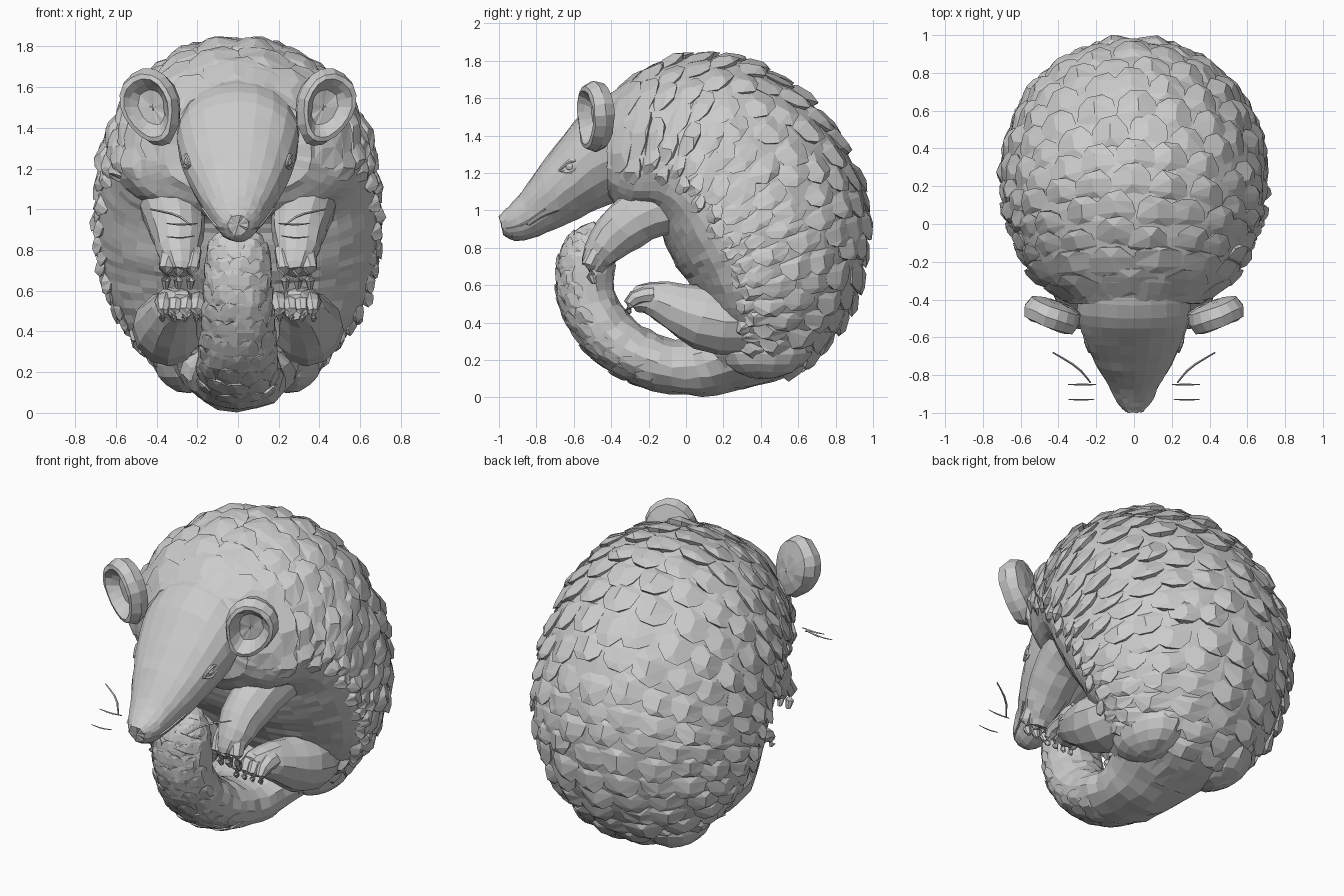
import bpy, bmesh, math, random
from mathutils import Vector, Matrix

if "Cube" in bpy.data.objects:
    bpy.data.objects.remove(bpy.data.objects["Cube"])

random.seed(4)


def finish(name, bm, mirror=False):
    bmesh.ops.recalc_face_normals(bm, faces=bm.faces)
    me = bpy.data.meshes.new(name)
    bm.to_mesh(me)
    bm.free()
    ob = bpy.data.objects.new(name, me)
    bpy.context.collection.objects.link(ob)
    if mirror:
        ob.modifiers.new("mirror", 'MIRROR').use_mirror_merge = False
    return ob


def sample(keys, t):
    """Smooth interpolation through key tuples."""
    n = len(keys) - 1
    i = max(0, min(int(t), n - 1))
    f = t - i
    p = [keys[max(0, min(n, i + d))] for d in (-1, 0, 1, 2)]
    return [0.5 * (2 * b + (c - a) * f + (2 * a - 5 * b + 4 * c - d) * f * f
                   + (3 * b - a - 3 * c + d) * f ** 3) for a, b, c, d in zip(*p)]


def surface(keys, k, flat=1.0):
    """Skin through sections (outer y, z, inner y, z, half width); angle 0 = outer."""
    def point(t, a):
        oy, oz, iy, iz, w = sample(keys, t)
        c, s = math.cos(a), math.sin(a)
        f = k + c * ((1 - k) if c > 0 else k)
        if c < 0:
            s = math.copysign(abs(s) ** flat, s)
        return Vector((w * s, iy + (oy - iy) * f, iz + (oz - iz) * f))
    return point


def wobble(amount):
    return Vector([random.uniform(-amount, amount) for _ in range(3)])


def skin(bm, rings, jitter=0.0):
    rows = [[bm.verts.new(p + wobble(jitter)) for p in r] for r in rings]
    n = len(rows[0])
    for r, q in zip(rows, rows[1:]):
        for j in range(n):
            bm.faces.new((r[j], r[(j + 1) % n], q[(j + 1) % n], q[j]))
    for r in (rows[0], rows[-1]):
        c = bm.verts.new(sum((v.co for v in r), Vector()) / n)
        for j in range(n):
            bm.faces.new((r[j], r[(j + 1) % n], c))


def loft(bm, point, last, steps, sides, jitter):
    skin(bm, [[point(last * i / steps, 2 * math.pi * j / sides) for j in range(sides)]
              for i in range(steps + 1)], jitter)


def tube(bm, keys, steps=6, sides=10, jitter=0.0):
    """Limb through (x, y, z, radius) keys."""
    rings, last = [], len(keys) - 1
    for i in range(steps + 1):
        t = last * i / steps
        *c, r = sample(keys, t)
        d = Vector(sample(keys, min(t + .05, last))[:3]) - Vector(sample(keys, max(t - .05, 0))[:3])
        q = d.to_track_quat('Z', 'Y')
        rings.append([Vector(c) + q @ Vector((r * math.cos(a), r * math.sin(a), 0))
                      for a in (2 * math.pi * j / sides for j in range(sides))])
    skin(bm, rings, jitter)


def scales(bm, point, t0, t1, rows, width, reach, lift):
    """Staggered overlapping plates whose rear edges stand proud of the skin."""
    dt = (t1 - t0) / rows
    outline = [(-.55, -.38), (-.1, -.53), (.4, -.46), (.72, -.2),
               (.72, .2), (.4, .46), (-.1, .53), (-.55, .38)]
    heights = [-.5, .0, .4, .9, .9, .4, .0, -.5]

    def at(s, a, h):
        s = min(max(s, t0), t1)
        p = point(s, a)
        n = (point(s, a + .03) - point(s, a - .03)).cross(
            point(s + .03, a) - point(s - .03, a)).normalized()
        if n.dot(p - (point(s, 0) + point(s, math.pi)) / 2) < 0:
            n = -n
        return p + n * h

    for i in range(rows):
        t = t0 + dt * (i + .5)
        arc = [point(t, -reach + 2 * reach * j / 24) for j in range(25)]
        n = max(4, round(sum((b - a).length for a, b in zip(arc, arc[1:])) / width))
        da = 2 * reach / n
        for j in range(n + i % 2):
            a = -reach + da * (j + (0 if i % 2 else .5)) + random.uniform(-.15, .15) * da
            tt = t + random.uniform(-.2, .2) * dt
            h = lift * random.uniform(.6, 1.25)
            top = [bm.verts.new(at(tt + u * dt * random.uniform(.85, 1.1), a + v * da, h * z)
                                + wobble(lift * .2)) for (u, v), z in zip(outline, heights)]
            low = [bm.verts.new(at(tt + u * dt * .9, a + v * da * .9, -h * .5)) for u, v in outline]
            r0, r1 = [bm.verts.new(at(tt + u * dt, a, h * z) + wobble(lift * .2))
                      for u, z in ((-.1, .8), (.4, 1.2))]
            for k in range(8):
                m = (k + 1) % 8
                bm.faces.new((top[k], top[m], low[m], low[k]))
            for f in ((0, 1, r0), (1, 2, r1), (1, r1, r0), (2, 3, r1), (3, 4, r1), (4, 5, r1),
                      (5, 6, r1), (6, r0, r1), (6, 7, r0), (7, 0, r0)):
                bm.faces.new([top[x] if isinstance(x, int) else x for x in f])


# Curled body under the armour
BODY = [(-.42, 1.61, -.42, 1.08, .36), (-.2, 1.76, -.33, .98, .53), (.1, 1.83, -.2, .96, .62),
        (.4, 1.76, -.14, .9, .67), (.7, 1.54, -.1, .8, .69), (.905, 1.22, -.05, .7, .69),
        (.97, .92, .01, .62, .67), (.925, .6, .08, .51, .62), (.8, .34, .14, .42, .53),
        (.6, .14, .15, .38, .43), (.3, .04, .05, .36, .3)]
body = surface(BODY, .33, .75)
bm = bmesh.new()
loft(bm, body, 10, 34, 36, .005)
finish("body", bm)

# Armour: broad brow plates, then rows of smaller scales
bm = bmesh.new()
scales(bm, body, .05, 1.3, 2, .26, 1.7, .016)
scales(bm, body, 1.2, 9.2, 18, .19, 1.8, .027)
finish("armour_scales", bm)

# Tail curling forward and up under the chin
TAIL = [(.6, .13, .25, .4, .36), (.3, .04, .1, .37, .29), (0, .01, -.02, .31, .23),
        (-.3, .08, -.18, .35, .21), (-.55, .26, -.3, .44, .19), (-.68, .5, -.38, .56, .175),
        (-.69, .72, -.38, .7, .165), (-.62, .87, -.4, .8, .14), (-.5, .94, -.43, .84, .07)]
tail = surface(TAIL, .5)
bm = bmesh.new()
loft(bm, tail, 8, 28, 16, .008)
scales(bm, tail, 2.6, 7.2, 13, .11, 1.2, .008)
finish("tail", bm)

# Wedge-shaped head
HEAD = [(-.3, 1.66, -.25, 1.08, .28), (-.5, 1.58, -.42, 1.03, .3), (-.65, 1.41, -.57, .96, .26),
        (-.78, 1.24, -.7, .9, .2), (-.88, 1.1, -.82, .85, .135), (-.95, 1.02, -.92, .84, .095),
        (-1.0, .97, -.975, .87, .05)]
head = surface(HEAD, .58)
bm = bmesh.new()
loft(bm, head, 6, 18, 20, .003)
finish("head", bm)

# Eyes with raised lids, and the mouth crease
bm = bmesh.new()
eye = head(2.0, 1.5) - Vector((.018, 0, 0))
bmesh.ops.create_uvsphere(bm, u_segments=10, v_segments=6, radius=.025,
                          matrix=Matrix.Translation(eye))
for s in (-1, 1):
    tube(bm, [(eye.x - .005, eye.y - .06, eye.z - .02, .006),
              (eye.x + .012, eye.y, eye.z + s * .03, .012),
              (eye.x + .018, eye.y + .06, eye.z + .02, .006)], 6, 6)
finish("eyes", bm, True)

bm = bmesh.new()
tube(bm, [(*head(t, 1.95), .007) for t in (3.2, 3.9, 4.6, 5.4)], 8, 5)
finish("mouth_lips", bm, True)

# Cupped ears: rounded back, rolled rim narrowing toward the head
bm = bmesh.new()
place = (Matrix.Translation((.42, -.475, 1.5)) @ Matrix.Rotation(.4, 4, 'Z')
         @ Matrix.Rotation(.35, 4, 'Y') @ Matrix.Rotation(.1, 4, 'X'))
profile = [(.08, .0), (.45, -.005), (.62, -.04), (.75, -.07), (.88, -.065),
           (1, -.01), (.9, .045), (.5, .06), (.08, .065)]
skin(bm, [[place @ Vector(((.148 + .03 * math.sin(a)) * r * math.cos(a), d, .195 * r * math.sin(a)))
           for a in (2 * math.pi * j / 18 for j in range(18))] for r, d in profile], .004)
finish("ears", bm, True)

# Front legs with hanging claws
bm = bmesh.new()
tube(bm, [(.34, .05, 1.06, .17), (.32, -.2, 1.0, .15), (.3, -.36, .88, .13),
          (.29, -.46, .77, .095), (.285, -.5, .69, .06)], 9, 12, .006)
for x in (.22, .28, .34):
    tube(bm, [(x, -.45, .8, .045), (x + .01, -.52, .71, .038), (x + .015, -.49, .61, .012)], 4, 7, .003)
finish("front_legs", bm, True)

# Hind legs with stubby toes
bm = bmesh.new()
tube(bm, [(.3, .42, .4, .16), (.34, .16, .41, .18), (.33, -.02, .47, .14),
          (.3, -.18, .53, .095), (.28, -.27, .52, .065)], 9, 12, .006)
for x in (.2, .255, .31, .365):
    tube(bm, [(x, -.17, .55, .048), (x, -.26, .54, .042), (x + .005, -.31, .49, .025),
              (x + .005, -.3, .45, .008)], 5, 7, .003)
finish("hind_legs", bm, True)

# Smooth haunch beside the tail root
bm = bmesh.new()
bmesh.ops.create_uvsphere(bm, u_segments=14, v_segments=9, radius=1,
                          matrix=Matrix.Translation((.24, .42, .26)) @ Matrix.Diagonal((.18, .25, .16, 1)))
for v in bm.verts:
    v.co += wobble(.005)
finish("haunches", bm, True)

# Loose whiskers
bm = bmesh.new()
for keys in ([(.2, -.85, .93, .003), (.28, -.85, .925, .005), (.35, -.85, .93, .002)],
             [(.23, -.84, .92, .004), (.3, -.76, .97, .006), (.43, -.68, 1.0, .004)],
             [(.21, -.93, .87, .002), (.28, -.93, .86, .004), (.35, -.93, .865, .002)]):
    tube(bm, keys, 5, 4)
finish("whiskers", bm, True)
